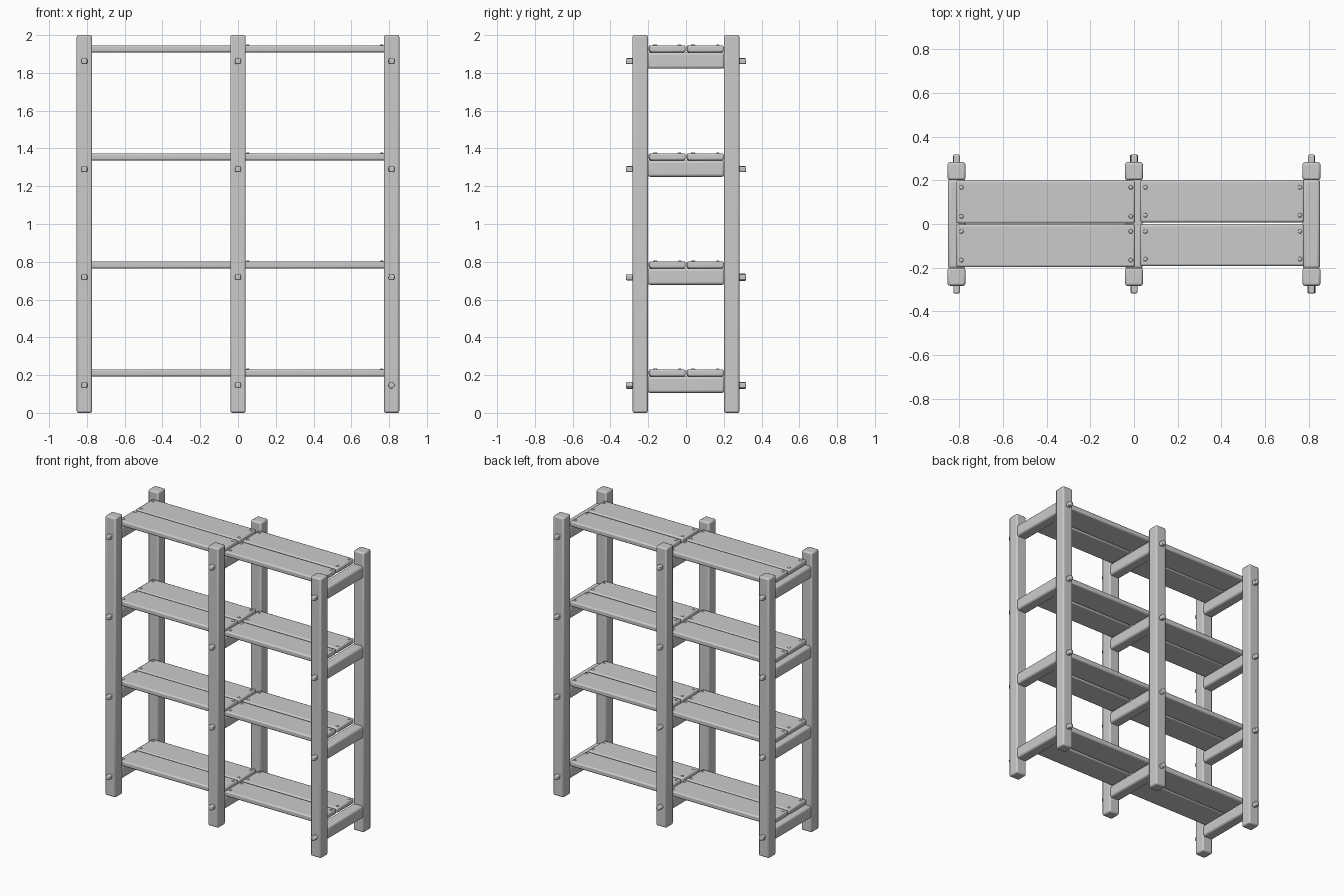
import bpy, math, random

if "Cube" in bpy.data.objects:
    bpy.data.objects.remove(bpy.data.objects["Cube"])

random.seed(4)


def box(name, lo, hi, bevel, segments=2):
    """Rounded timber spanning two opposite corners."""
    bpy.ops.mesh.primitive_cube_add(size=1, location=[(a + b) / 2 for a, b in zip(lo, hi)])
    ob = bpy.context.object
    ob.name = name
    ob.scale = [b - a for a, b in zip(lo, hi)]
    bpy.ops.object.transform_apply(location=False, rotation=False, scale=True)
    mod = ob.modifiers.new("rounded_edges", 'BEVEL')
    mod.width = bevel
    mod.segments = segments
    bpy.ops.object.shade_smooth_by_angle(angle=math.radians(40))
    return ob


def nail(x, y, z):
    """Small domed nail head set into a plank."""
    bpy.ops.mesh.primitive_uv_sphere_add(segments=10, ring_count=6, radius=0.01, location=(x, y, z))
    ob = bpy.context.object
    ob.name = "nail"
    ob.scale.z = 0.5
    bpy.ops.object.shade_smooth()


post_x = (-0.813, 0, 0.813)
shelf_z = [0.193 + 0.572 * i for i in range(4)]  # underside of planks

# Six upright posts
for x in post_x:
    for s in (-1, 1):
        box("post", (x - 0.041, s * 0.242 - 0.041, 0), (x + 0.041, s * 0.242 + 0.041, 2), 0.01)

for level, z in enumerate(shelf_z):
    for x in post_x:
        # Cross beam under the planks
        box("cross_beam", (x - 0.04, -0.205, z - 0.087), (x + 0.04, 0.205, z), 0.014, 3)
        # Pegs through the posts, each turned a little differently
        for s in (-1, 1):
            peg = box("peg", (x - 0.015, s * 0.285 - 0.033, z - 0.062),
                      (x + 0.015, s * 0.285 + 0.033, z - 0.032), 0.006)
            peg.rotation_euler.y = random.choice((0, 0, 0.1, math.pi / 4))

    # Two planks per bay, the right bay slightly shorter
    for x0, x1, inset in ((-0.815, 0.005, 0.001), (0.028, 0.78, 0.006)):
        for y0, y1 in ((-0.199 + inset, -0.002), (0.002 + inset, 0.2)):
            box("plank", (x0, y0, z), (x1, y1, z + 0.037), 0.009)
            for x in (x0 + 0.024, x1 - 0.02):
                for y in (y0 + 0.032, y1 - 0.032):
                    nail(x, y, z + 0.037)
